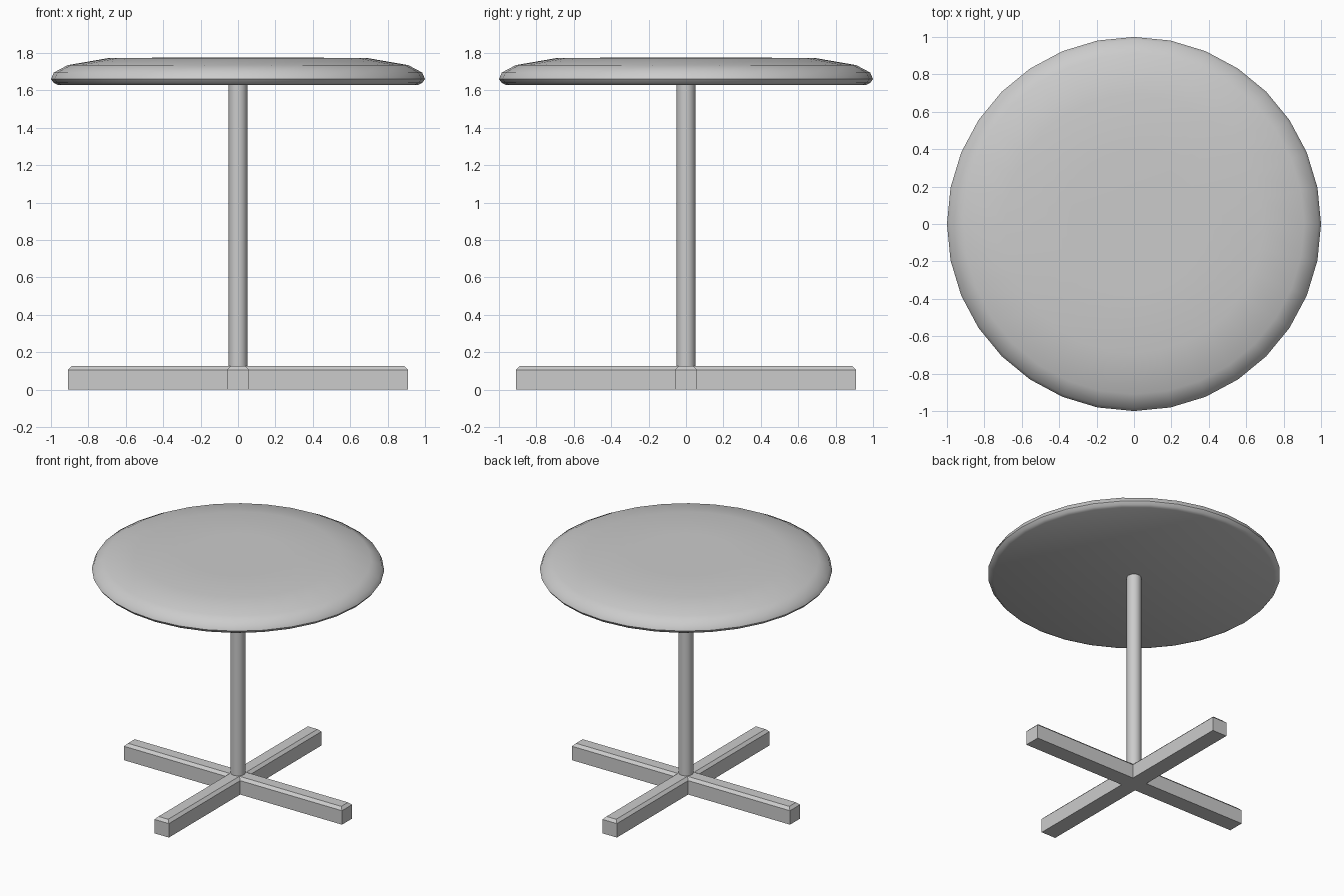
import bpy
import bmesh
from math import radians, pi, cos, sin

cube = bpy.data.objects.get("Cube")
if cube:
    bpy.data.objects.remove(cube, do_unlink=True)

grey = bpy.data.materials.new("plain_grey")
grey.use_nodes = True
colour = (0.6, 0.6, 0.6, 1)
grey.diffuse_color = colour
grey.node_tree.nodes["Principled BSDF"].inputs["Base Color"].default_value = colour


def add_object(name, bm, smooth_angle=None):
    bmesh.ops.recalc_face_normals(bm, faces=bm.faces)
    mesh = bpy.data.meshes.new(name)
    bm.to_mesh(mesh)
    bm.free()
    mesh.materials.append(grey)
    obj = bpy.data.objects.new(name, mesh)
    bpy.context.collection.objects.link(obj)
    if smooth_angle:
        bpy.ops.object.select_all(action="DESELECT")
        obj.select_set(True)
        bpy.context.view_layer.objects.active = obj
        bpy.ops.object.shade_smooth_by_angle(angle=radians(smooth_angle))
    return obj


def turned(name, profile, sides, smooth_angle):
    """Stack rings of (radius, height) and cap both ends."""
    bm = bmesh.new()
    rings = [[bm.verts.new((r * cos(2 * pi * i / sides), r * sin(2 * pi * i / sides), z))
              for i in range(sides)] for r, z in profile]
    for low, high in zip(rings, rings[1:]):
        for i in range(sides):
            j = (i + 1) % sides
            bm.faces.new((low[i], low[j], high[j], high[i]))
    bm.faces.new(rings[0][::-1])
    bm.faces.new(rings[-1])
    return add_object(name, bm, smooth_angle)


# Round top with a softened rim
turned("table_top", [(0.965, 1.63), (0.985, 1.64), (1.0, 1.66), (0.985, 1.695),
                     (0.91, 1.735), (0.69, 1.773), (0.35, 1.775)], 32, 50)

# Central post
turned("post", [(0.05, 0.1), (0.05, 1.64)], 32, 40)

# Cross-shaped foot with a chamfered upper edge
half, reach, height, chamfer = 0.06, 0.91, 0.125, 0.02


def cross_ring(bm, inset, z):
    w, r = half - inset, reach - inset
    corner = [(r, -w), (r, w), (w, w)]
    points = []
    for _ in range(4):
        points += corner
        corner = [(-y, x) for x, y in corner]
    return [bm.verts.new((x, y, z)) for x, y in points]


bm = bmesh.new()
levels = [cross_ring(bm, 0, 0), cross_ring(bm, 0, height - chamfer),
          cross_ring(bm, chamfer, height)]
for low, high in zip(levels, levels[1:]):
    for i in range(len(low)):
        j = (i + 1) % len(low)
        bm.faces.new((low[i], low[j], high[j], high[i]))
bm.faces.new(levels[0][::-1])
bm.faces.new(levels[-1])
add_object("cross_foot", bm)
